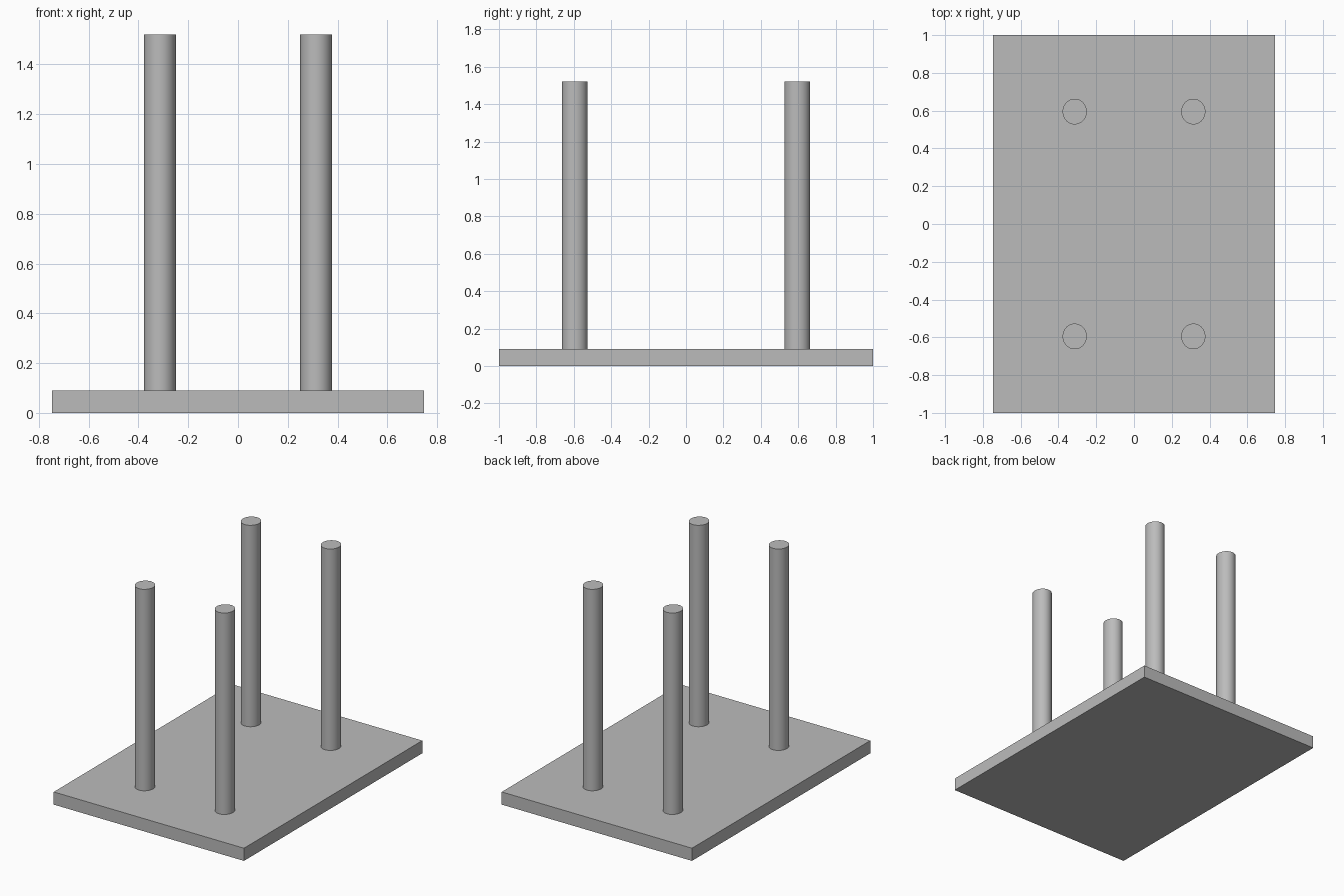
import bpy

# Remove the default cube
cube = bpy.data.objects.get("Cube")
if cube:
    bpy.data.objects.remove(cube, do_unlink=True)

GREY = (0.5, 0.5, 0.5, 1)
mat = bpy.data.materials.new("plain grey")
mat.use_nodes = True
mat.diffuse_color = GREY
mat.node_tree.nodes["Principled BSDF"].inputs["Base Color"].default_value = GREY

WIDTH, LENGTH, THICK, TOP = 1.494, 2.0, 0.09, 1.52


def finish(name, size):
    """Name, scale and colour the newly added primitive."""
    obj = bpy.context.object
    obj.name = name
    obj.scale = size
    bpy.ops.object.transform_apply(location=False, rotation=False, scale=True)
    obj.data.materials.append(mat)
    return obj


# Flat slab
bpy.ops.mesh.primitive_cube_add(size=1, location=(0, 0, THICK / 2))
finish("slab", (WIDTH, LENGTH, THICK))

# Four slightly oval posts standing on the slab
for side, sx in (("right", -1), ("left", 1)):
    for end, sy in (("front", -1), ("back", 1)):
        bpy.ops.mesh.primitive_cylinder_add(
            vertices=48, radius=1, depth=1,
            location=(sx * 0.314, sy * 0.595, (THICK + TOP) / 2))
        finish(f"{end}_{side}_post", (0.064, 0.068, TOP - THICK))
        bpy.ops.object.shade_smooth_by_angle()
